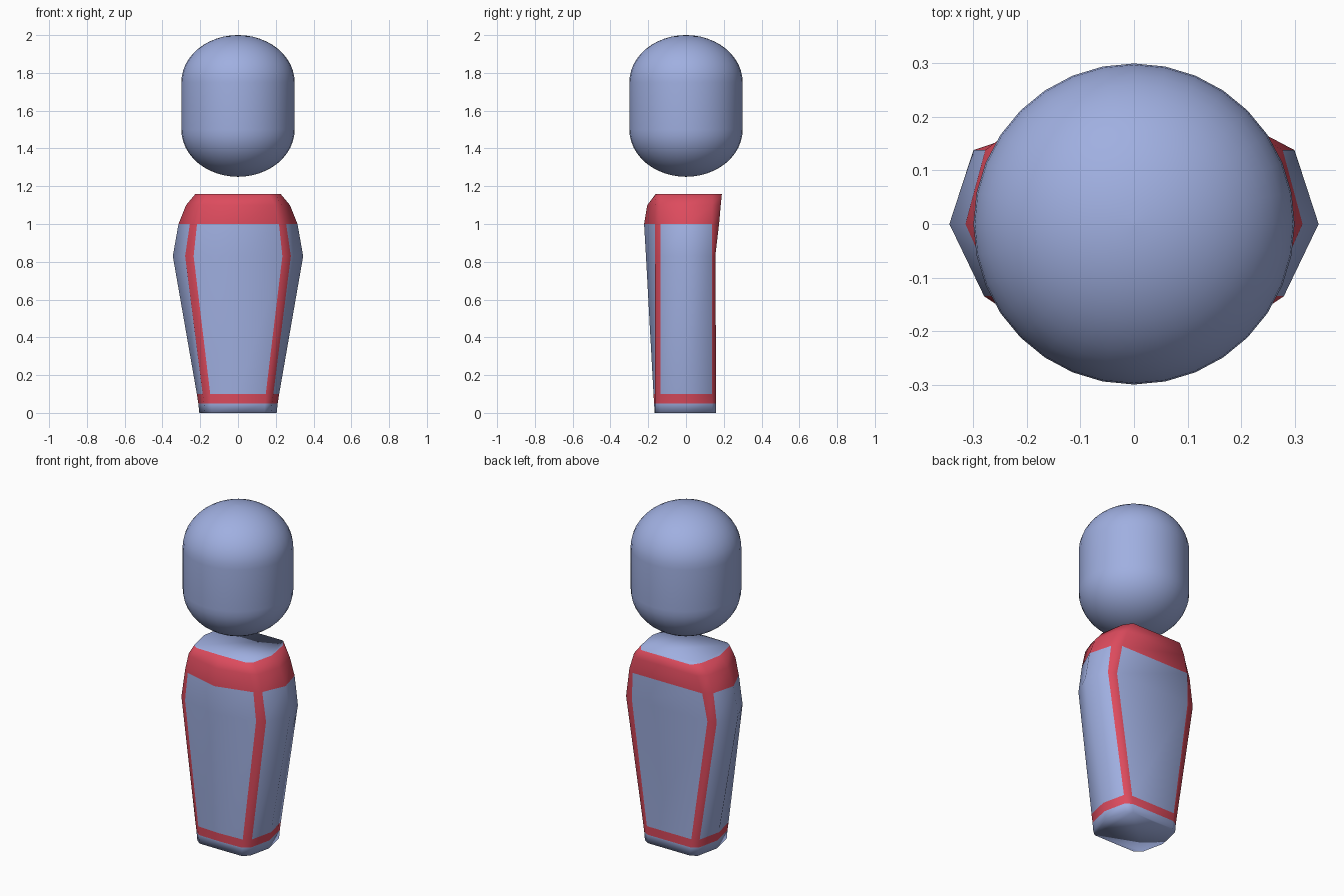
import bpy, bmesh, math

if "Cube" in bpy.data.objects:
    bpy.data.objects.remove(bpy.data.objects["Cube"])


def material(name, rgb):
    m = bpy.data.materials.new(name)
    m.diffuse_color = (*rgb, 1)
    m.use_nodes = True
    m.node_tree.nodes["Principled BSDF"].inputs["Base Color"].default_value = m.diffuse_color
    return m


blue = material("blue", (0.35, 0.43, 0.75))
red = material("red_trim", (0.72, 0.07, 0.11))


def loft(name, rings, is_red):
    """Skin closed rings into a smooth capped solid; is_red(level, column) picks trim."""
    bm = bmesh.new()
    vs = [[bm.verts.new(p) for p in r] for r in rings]
    n = len(rings[0])
    for k in range(len(rings) - 1):
        for i in range(n):
            j = (i + 1) % n
            f = bm.faces.new((vs[k][i], vs[k][j], vs[k + 1][j], vs[k + 1][i]))
            f.material_index = int(is_red(k, i))
    bm.faces.new(vs[0][::-1])
    bm.faces.new(vs[-1])
    for f in bm.faces:
        f.smooth = True
    me = bpy.data.meshes.new(name)
    bm.to_mesh(me)
    bm.free()
    me.materials.append(blue)
    me.materials.append(red)
    ob = bpy.data.objects.new(name, me)
    bpy.context.collection.objects.link(ob)
    return ob


# Torso levels: z, side x, front centre y, front strip inner x / outer x / y,
# back strip inner x / outer x / y
levels = [
    (0.00, .205, .166, .140, .175, .165, .140, .175, .160),
    (0.05, .210, .169, .143, .180, .165, .143, .180, .160),
    (0.10, .218, .172, .147, .187, .165, .147, .187, .160),
    (0.83, .345, .212, .235, .280, .165, .250, .300, .155),
    (1.00, .315, .222, .217, .255, .165, .230, .278, .175),
    (1.10, .275, .205, .195, .232, .163, .200, .247, .184),
    (1.16, .225, .160, .165, .195, .157, .165, .200, .190),
]


def torso_ring(z, w, fc, fi, fo, fy, bi, bo, by):
    right = [(fi, -fy), (fo, -.135), (w, 0), (bo, .138), (bi, by)]
    left = [(-x, y) for x, y in reversed(right)]
    return [(x, y, z) for x, y in [(0, -fc)] + right + left]


# Torso: blue panels, red corner strips, hem and shoulder band
loft("torso", [torso_ring(*l) for l in levels],
     lambda k, i: k == 1 or k >= 4 or (k > 1 and i in (1, 4, 6, 9)))

# Head: rounded capsule turned from a profile
STEPS, SIDES = 12, 32
profile = []
for base, a0 in ((1.5, -math.pi / 2), (1.75, 0)):
    for s in range(STEPS + 1):
        a = a0 + s / STEPS * math.pi / 2
        profile.append((max(0.3 * math.cos(a), 0.002), base + 0.25 * math.sin(a)))
loft("head",
     [[(r * math.cos(math.tau * i / SIDES), r * math.sin(math.tau * i / SIDES), z)
       for i in range(SIDES)] for r, z in profile],
     lambda k, i: False)
